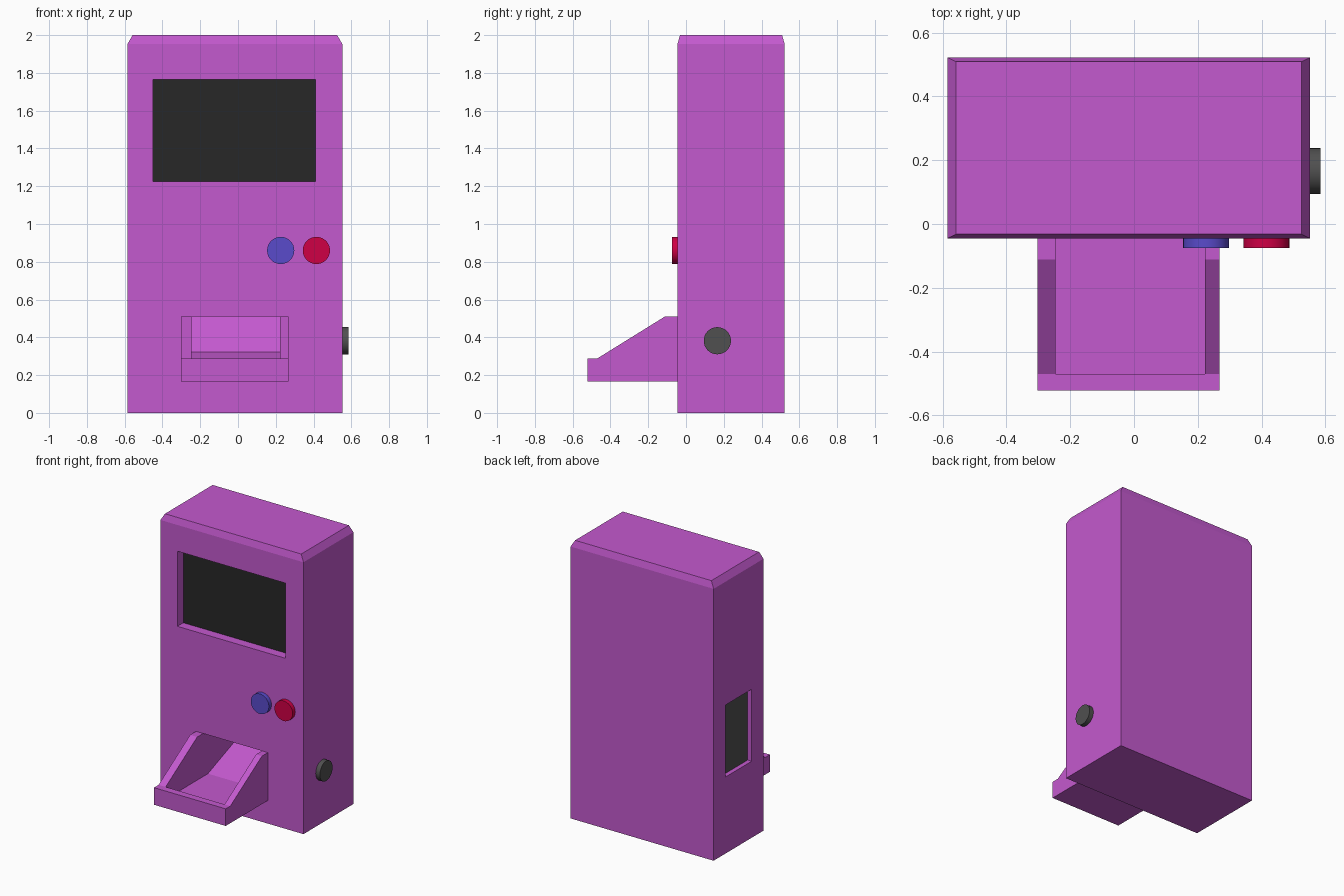
import bpy, bmesh, math
from mathutils import Matrix

if "Cube" in bpy.data.objects:
    bpy.data.objects.remove(bpy.data.objects["Cube"])


def material(name, rgb):
    m = bpy.data.materials.new(name)
    m.diffuse_color = (*rgb, 1)
    m.use_nodes = True
    m.node_tree.nodes["Principled BSDF"].inputs["Base Color"].default_value = m.diffuse_color
    return m


PURPLE = material("purple", (0.55, 0.10, 0.62))
BLACK = material("black", (0.02, 0.02, 0.02))
GREY = material("dark_grey", (0.08, 0.08, 0.08))
BLUE = material("blue", (0.10, 0.07, 0.60))
RED = material("red", (0.62, 0.0, 0.06))


def finish(name, bm, mat):
    bmesh.ops.recalc_face_normals(bm, faces=bm.faces)
    me = bpy.data.meshes.new(name)
    bm.to_mesh(me)
    bm.free()
    me.materials.append(mat)
    ob = bpy.data.objects.new(name, me)
    bpy.context.collection.objects.link(ob)
    return ob


def prism(name, x0, x1, profile, mat=PURPLE):
    """Extrude a (y, z) side profile from x0 to x1."""
    bm = bmesh.new()
    face = bm.faces.new([bm.verts.new((x0, y, z)) for y, z in profile])
    ext = bmesh.ops.extrude_face_region(bm, geom=[face])["geom"]
    moved = [v for v in ext if isinstance(v, bmesh.types.BMVert)]
    bmesh.ops.translate(bm, verts=moved, vec=(x1 - x0, 0, 0))
    return finish(name, bm, mat)


def box(name, x0, x1, y0, y1, z0, z1, mat=PURPLE):
    return prism(name, x0, x1, [(y0, z0), (y1, z0), (y1, z1), (y0, z1)], mat)


def button(name, centre, axis, mat, r=0.072, depth=0.05):
    bm = bmesh.new()
    bmesh.ops.create_cone(bm, cap_ends=True, segments=32, radius1=r, radius2=r, depth=depth,
                          matrix=Matrix.Translation(centre) @ Matrix.Rotation(math.pi / 2, 4, axis))
    ob = finish(name, bm, mat)
    bpy.ops.object.select_all(action='DESELECT')
    ob.select_set(True)
    bpy.context.view_layer.objects.active = ob
    bpy.ops.object.shade_smooth_by_angle(angle=math.radians(40))


def carve(target, cutter):
    mod = target.modifiers.new("carve", 'BOOLEAN')
    mod.operation, mod.solver, mod.object = 'DIFFERENCE', 'EXACT', cutter
    bpy.context.view_layer.objects.active = target
    bpy.ops.object.modifier_apply(modifier=mod.name)
    bpy.data.objects.remove(cutter)


# Cabinet with chamfered top, stacked from three rectangles
X0, X1, Y0, Y1 = -0.585, 0.552, -0.045, 0.522
bm = bmesh.new()
rings = []
for z, dx, dy in [(0, 0, 0), (1.953, 0, 0), (2, 0.027, 0.013)]:
    rings.append([bm.verts.new((x, y, z)) for x, y in
                  [(X0 + dx, Y0 + dy), (X1 - dx, Y0 + dy), (X1 - dx, Y1 - dy), (X0 + dx, Y1 - dy)]])
for a, b in zip(rings, rings[1:]):
    for i in range(4):
        j = (i + 1) % 4
        bm.faces.new((a[i], a[j], b[j], b[i]))
bm.faces.new(rings[0])
bm.faces.new(rings[-1])
cabinet = finish("cabinet", bm, PURPLE)

# Recesses for screen and side panel, and the chute inside the cabinet
carve(cabinet, box("screen_cutter", -0.45, 0.411, -0.2, 0.025, 1.225, 1.765))
carve(cabinet, box("panel_cutter", -0.7, X0 + 0.035, 0.09, 0.385, 0.55, 1.067))
carve(cabinet, prism("chute_cutter", -0.246, 0.222,
                     [(-0.2, 0.2), (0.01, 0.2), (0.33, 0.322), (0.45, 0.51), (-0.2, 0.51)]))

# Screen and side panel
box("screen", -0.45, 0.411, 0.022, 0.03, 1.225, 1.765, BLACK)
box("side_panel", X0 + 0.032, X0 + 0.04, 0.09, 0.385, 0.55, 1.067, GREY)

# Collection tray, hollowed out
tray = prism("tray", -0.302, 0.268, [(Y0, 0.165), (-0.522, 0.165), (-0.522, 0.288),
                                     (-0.47, 0.288), (-0.112, 0.51), (Y0, 0.51)])
carve(tray, box("tray_cutter", -0.246, 0.222, -0.47, 0.1, 0.2, 0.7))

# Buttons and side knob
button("blue_button", (0.226, -0.05, 0.86), 'X', BLUE)
button("red_button", (0.415, -0.05, 0.86), 'X', RED)
button("side_knob", (0.56, 0.166, 0.382), 'Y', GREY)
